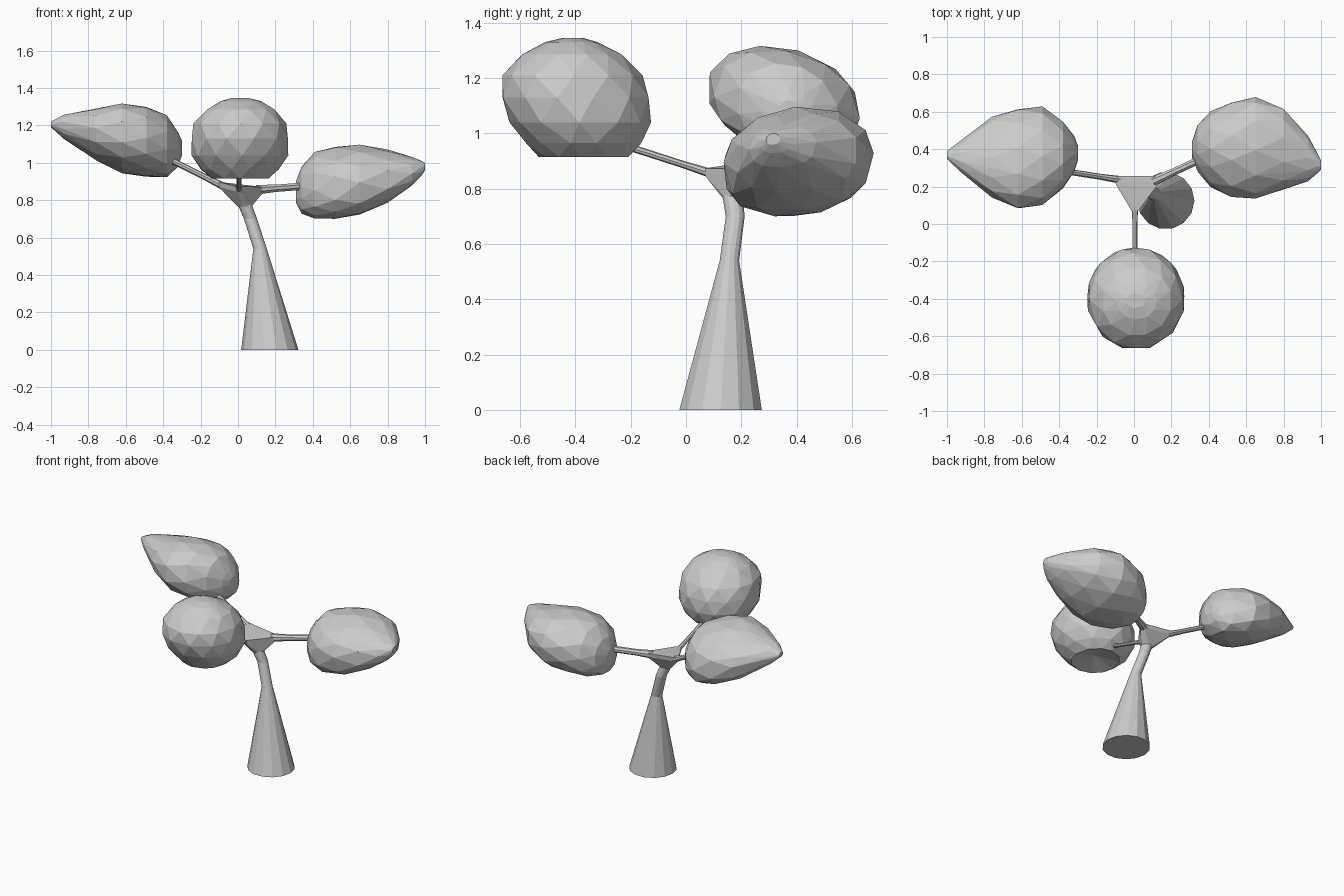
import bpy, bmesh, math, random
from mathutils import Vector

if "Cube" in bpy.data.objects:
    bpy.data.objects.remove(bpy.data.objects["Cube"])

random.seed(4)


def finish(name, bm):
    bmesh.ops.recalc_face_normals(bm, faces=bm.faces[:])
    mesh = bpy.data.meshes.new(name)
    bm.to_mesh(mesh)
    bm.free()
    obj = bpy.data.objects.new(name, mesh)
    bpy.context.collection.objects.link(obj)
    return obj


def hull(bm):
    res = bmesh.ops.convex_hull(bm, input=bm.verts[:])
    loose = {v for v in res["geom_interior"] + res["geom_unused"] if isinstance(v, bmesh.types.BMVert)}
    bmesh.ops.delete(bm, geom=list(loose), context='VERTS')


def tube(name, stations, axis, sides):
    """Loft rings (x, y, z, radius), all facing along one axis."""
    bm = bmesh.new()
    turn = Vector((0, 0, 1)).rotation_difference(Vector(axis))
    rings = []
    for x, y, z, r in stations:
        ring = []
        for i in range(sides):
            a = math.tau * i / sides
            ring.append(bm.verts.new(Vector((x, y, z)) + turn @ Vector((r * math.cos(a), r * math.sin(a), 0))))
        rings.append(ring)
    for lo, hi in zip(rings, rings[1:]):
        for i in range(sides):
            j = (i + 1) % sides
            bm.faces.new((lo[i], lo[j], hi[j], hi[i]))
    bm.faces.new(rings[0][::-1])
    bm.faces.new(rings[-1])
    return finish(name, bm)


def foliage(name, along, stations, shear=0.0, sides=12, dent=0.0):
    """Faceted hull of staggered oval sections: (position, a_min, a_max, b_min, b_max)."""
    bm = bmesh.new()
    for n, (p, a0, a1, b0, b1) in enumerate(stations):
        for i in range(sides):
            t = math.tau * (i + 0.5 * (n % 2) + random.uniform(-0.12, 0.12)) / sides
            c, s = math.cos(t), math.sin(t)
            if along == 'X' and s < 0:  # squarer underside
                c, s = (math.copysign(abs(k) ** 0.8, k) for k in (c, s))
            da = 1.015 * (a1 - a0) / 2 * c
            a = (a0 + a1) / 2 + da
            b = (b0 + b1) / 2 + 1.015 * (b1 - b0) / 2 * s + shear * da
            bm.verts.new((p, a, b) if along == 'X' else (a, b, p))
    hull(bm)
    # Merge slivers into larger flat facets
    bmesh.ops.dissolve_limit(bm, angle_limit=math.radians(4), verts=bm.verts[:], edges=bm.edges[:])
    if dent:  # hollow in the flat underside
        low = min(bm.faces, key=lambda f: f.calc_center_median().z)
        for v in bmesh.ops.poke(bm, faces=[low])["verts"]:
            v.co.z += dent
    return finish(name, bm)


# Flared, bent trunk
tube("trunk", [(0.17, 0.125, 0, 0.153), (0.118, 0.157, 0.54, 0.036),
               (0.067, 0.178, 0.70, 0.035), (0.035, 0.168, 0.78, 0.038)], (0, 0, 1), 14)

# Three thin branches, each starting at a corner of the fork
arms = {"left": ((-0.10, 0.24, 0.885), (-0.42, 0.29, 1.045), 0.016),
        "right": ((0.13, 0.24, 0.858), (0.42, 0.375, 0.88), 0.021),
        "front": ((0.005, 0.07, 0.862), (0.005, -0.25, 0.965), 0.013)}
fork = bmesh.new()
for side, (near, end, r) in arms.items():
    near, end = Vector(near), Vector(end)
    way = (end - near).normalized()
    tube(side + "_branch", [(*(near - way * 0.03), r * 1.3), (*near.lerp(end, 0.25), r), (*end, r)], way, 8)
    across = way.cross(Vector((0, 0, 1))).normalized()
    for s in (-1, 1):
        fork.verts.new(near + across * s * 0.018 + Vector((0, 0, 0.012)))
        fork.verts.new(near + across * s * 0.014 - Vector((0, 0, 0.016)))

# Triangular fork funnelling down into the trunk
for i in range(10):
    a = math.tau * i / 10
    fork.verts.new((0.035 + 0.036 * math.cos(a), 0.168 + 0.036 * math.sin(a), 0.765))
hull(fork)
finish("fork", fork)

# Teardrop foliage on the left
foliage("left_foliage", 'X', [
    (-1.00, 0.35, 0.39, 1.19, 1.22), (-0.93, 0.28, 0.44, 1.13, 1.255),
    (-0.76, 0.145, 0.57, 1.02, 1.285), (-0.62, 0.08, 0.62, 0.955, 1.31),
    (-0.49, 0.105, 0.625, 0.93, 1.295), (-0.38, 0.19, 0.55, 0.93, 1.25),
    (-0.32, 0.28, 0.47, 0.98, 1.16), (-0.30, 0.34, 0.42, 1.04, 1.12)], -0.15)

# Lower teardrop foliage on the right
foliage("right_foliage", 'X', [
    (0.31, 0.36, 0.44, 0.79, 0.90), (0.34, 0.28, 0.53, 0.73, 0.98),
    (0.41, 0.20, 0.60, 0.705, 1.055), (0.52, 0.14, 0.65, 0.705, 1.085),
    (0.65, 0.14, 0.675, 0.725, 1.095), (0.80, 0.18, 0.62, 0.79, 1.07),
    (0.93, 0.23, 0.47, 0.88, 1.03), (0.98, 0.27, 0.38, 0.93, 1.01),
    (1.00, 0.29, 0.34, 0.96, 1.00)], 0.07)

# Round foliage with a hollowed underside at the front
foliage("front_foliage", 'Z', [
    (0.915, -0.14, 0.16, -0.53, -0.21), (0.965, -0.20, 0.22, -0.58, -0.16),
    (1.04, -0.245, 0.265, -0.635, -0.13), (1.13, -0.25, 0.27, -0.67, -0.13),
    (1.21, -0.235, 0.255, -0.66, -0.16), (1.285, -0.17, 0.20, -0.595, -0.23),
    (1.33, -0.09, 0.12, -0.51, -0.32), (1.345, -0.04, 0.06, -0.45, -0.37)], dent=0.04)
